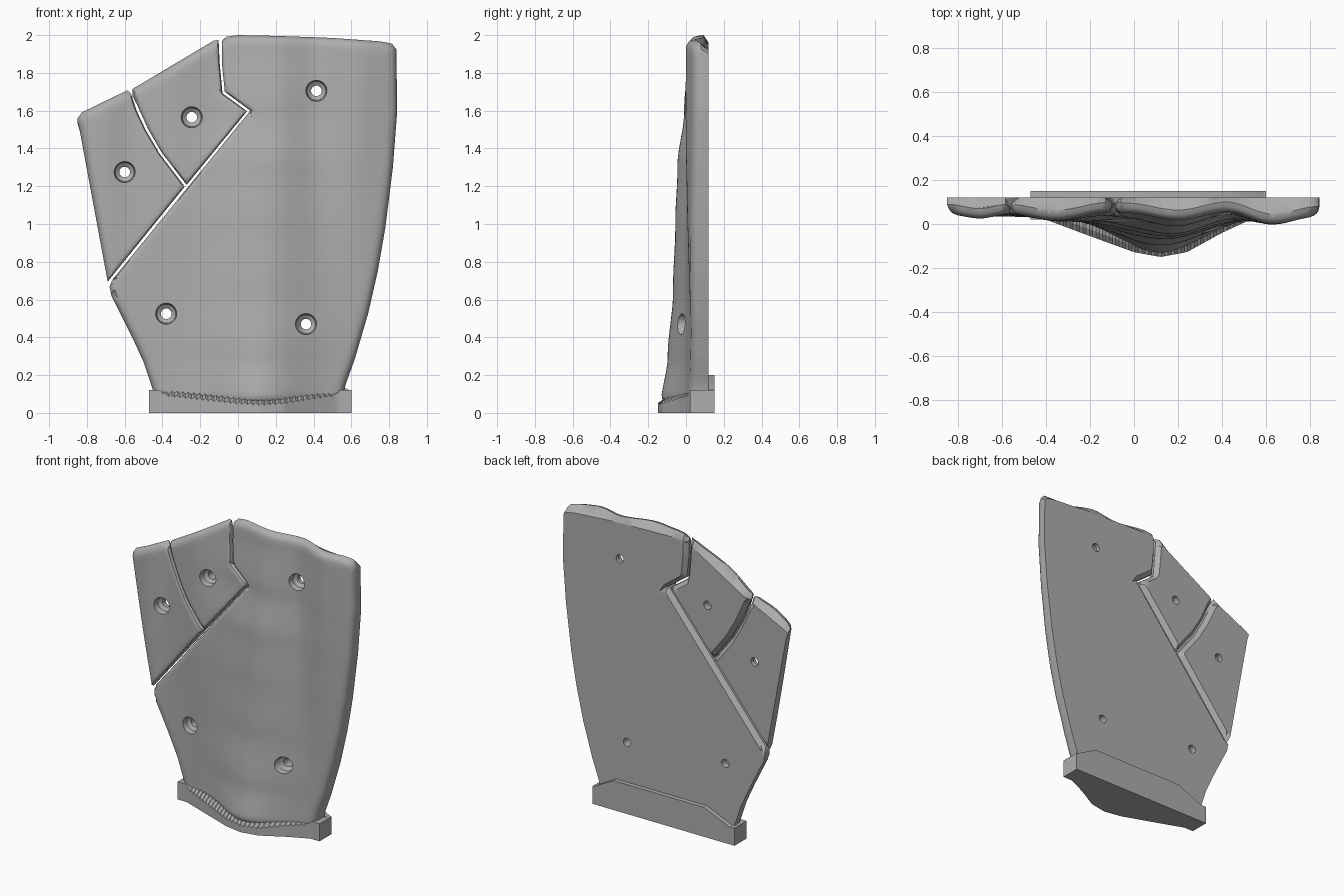
import bpy, bmesh, math
from mathutils import Vector
from mathutils.geometry import delaunay_2d_cdt

cube = bpy.data.objects.get("Cube")
if cube:
    bpy.data.objects.remove(cube)

grey = bpy.data.materials.new("plain grey")
grey.use_nodes = True
grey.diffuse_color = (0.42, 0.42, 0.42, 1)
grey.node_tree.nodes["Principled BSDF"].inputs["Base Color"].default_value = grey.diffuse_color

BACK = 0.12
HOLE_RINGS = (0.028, 0.05, 0.056, 0.075)
RIM_OFFSETS = (0.006, 0.014, 0.025, 0.045)


def interpolate(table, value):
    """Smooth interpolation through sorted (position, value) pairs."""
    if value <= table[0][0]:
        return table[0][1]
    for (a, low), (b, high) in zip(table, table[1:]):
        if value <= b:
            t = (value - a) / (b - a)
            return low + (high - low) * t * t * (3 - 2 * t)
    return table[-1][1]


# Ridges across the top, and the size of the central bulge by height
RIDGES = [(-0.85, 0.045), (-0.7, 0.025), (-0.57, 0.045), (-0.36, 0.018), (-0.1, 0.055), (-0.03, 0.05),
          (0.2, 0.018), (0.42, 0.055), (0.63, 0.0), (0.84, 0.035)]
BULGE = [(0.05, 0.165), (0.3, 0.13), (0.65, 0.1), (1.0, 0.085), (1.3, 0.07), (1.6, 0.03), (1.95, 0.0)]


def front_depth(x, z):
    fade = min(max((z - 0.4) / 1.2, 0), 1)
    ridge = 0.033 + (interpolate(RIDGES, x) - 0.033) * fade
    spread = 0.2 + 0.06 * min(z, 1)
    return ridge - interpolate(BULGE, z) * math.exp(-((x - 0.12) / spread) ** 2 / 1.6)


def distance(p, segments):
    best = 9.0
    for a, b in segments:
        edge = b - a
        t = min(max((p - a).dot(edge) / edge.length_squared, 0), 1)
        best = min(best, (p - a - edge * t).length)
    return best


def inside(p, segments):
    hit = False
    for a, b in segments:
        if (a.y > p.y) != (b.y > p.y) and p.x < a.x + (p.y - a.y) * (b.x - a.x) / (b.y - a.y):
            hit = not hit
    return hit


def finish(name, bm, angle=35):
    bmesh.ops.recalc_face_normals(bm, faces=bm.faces)
    mesh = bpy.data.meshes.new(name)
    bm.to_mesh(mesh)
    bm.free()
    mesh.materials.append(grey)
    obj = bpy.data.objects.new(name, mesh)
    bpy.context.collection.objects.link(obj)
    bpy.ops.object.select_all(action='DESELECT')
    obj.select_set(True)
    bpy.context.view_layer.objects.active = obj
    bpy.ops.object.shade_smooth_by_angle(angle=math.radians(angle))
    return obj


def panel(name, outline, seam, top, holes):
    """Sculpted plate with a flat back; seam and top are ranges of outline edges."""
    corners = [Vector(c) for c in outline]
    segments = list(zip(corners, corners[1:] + corners[:1]))
    seams = [segments[i] for i in seam]
    tops = [segments[i] for i in top]
    outer = [s for i, s in enumerate(segments) if i not in seam]
    holes = [Vector(h) for h in holes]
    points, edges = [], []

    def loop(ring):
        start, count = len(points), len(ring)
        points.extend(ring)
        edges.extend((start + i, start + (i + 1) % count) for i in range(count))

    # Outline, then rows of points inside it for the rounded rim
    rim, rows = [], []
    for a, b in segments:
        steps = max(1, round((b - a).length / 0.022))
        normal = Vector((a.y - b.y, b.x - a.x)).normalized()
        if not inside((a + b) / 2 + normal * 0.003, segments):
            normal.negate()
        for i in range(steps):
            p = a.lerp(b, i / steps)
            rim.append(p)
            rows += [(p + normal * d, d) for d in RIM_OFFSETS]
    loop(rim)
    for h in holes:
        for radius in HOLE_RINGS:
            turns = [math.tau * i / 24 for i in range(24)]
            loop([h + Vector((math.cos(a), math.sin(a))) * radius for a in turns])
    points += [p for p, d in rows if inside(p, segments) and distance(p, segments) > d * 0.97]
    for i in range(-30, 31):
        for j in range(72):
            p = Vector((i * 0.029, j * 0.029))
            clear = all((p - h).length > 0.09 for h in holes)
            if clear and inside(p, segments) and distance(p, segments) > 0.06:
                points.append(p)

    flat, _, triangles, *_ = delaunay_2d_cdt(points, edges, [], 0, 1e-5)
    bm = bmesh.new()
    front, back = [], []
    for p in flat:
        y = front_depth(p.x, p.y)
        near_seam = distance(p, seams)
        drop = 0
        for gap, radius in ((near_seam, 0.02), (distance(p, outer), 0.045)):
            if gap < radius:
                drop = max(drop, radius * (1 - math.sqrt(max(0, 1 - (1 - gap / radius) ** 2))))
        y += drop
        for h in holes:
            r = (p - h).length
            y += 0.05 if r < 0.04 else 0.035 if r < 0.053 else 0
        # The back is rebated along the seams and slopes down from the top edge
        rear = BACK - 0.03 * max(0, 1 - near_seam / 0.025)
        lower = 0.04 * max(0, 1 - distance(p, tops) / 0.1)
        front.append(bm.verts.new((p.x, min(y, rear - 0.01), p.y)))
        back.append(bm.verts.new((p.x, rear, p.y - lower)))
    used = {}
    for tri in triangles:
        centre = sum((flat[i] for i in tri), Vector((0, 0))) / 3
        if not inside(centre, segments) or any((centre - h).length < 0.0279 for h in holes):
            continue
        bm.faces.new([front[i] for i in tri])
        bm.faces.new([back[i] for i in reversed(tri)])
        for i, j in zip(tri, tri[1:] + tri[:1]):
            used.setdefault(frozenset((i, j)), []).append((i, j))
    for sides in used.values():
        if len(sides) == 1:
            i, j = sides[0]
            bm.faces.new((front[j], front[i], back[i], back[j]))
    bmesh.ops.delete(bm, geom=[v for v in bm.verts if not v.link_faces], context='VERTS')
    finish(name, bm)


# Large body panel
panel("main_panel",
      [(-0.43, 0.05), (-0.45, 0.12), (-0.5, 0.27), (-0.56, 0.4), (-0.64, 0.56), (-0.67, 0.62), (-0.68, 0.67),
       (-0.665, 0.705), (0.065, 1.6), (-0.07, 1.7), (-0.085, 1.85), (-0.085, 1.97), (-0.06, 1.992), (0, 2),
       (0.2, 1.996), (0.5, 1.985), (0.75, 1.967), (0.815, 1.955), (0.838, 1.925), (0.843, 1.6), (0.82, 1.3),
       (0.78, 0.98), (0.74, 0.75), (0.69, 0.53), (0.62, 0.29), (0.57, 0.15), (0.55, 0.05)],
      range(7, 11), range(12, 17), [(0.415, 1.705), (-0.38, 0.525), (0.36, 0.47)])

# Two smaller panels fitted along the diagonal seam
panel("middle_panel",
      [(-0.13, 1.97), (-0.103, 1.975), (-0.097, 1.85), (-0.082, 1.692), (0.048, 1.597), (-0.272, 1.207),
       (-0.405, 1.38), (-0.475, 1.5), (-0.525, 1.61), (-0.558, 1.715)],
      range(1, 9), [9], [(-0.245, 1.565)])
panel("outer_panel",
      [(-0.69, 0.695), (-0.282, 1.198), (-0.415, 1.372), (-0.487, 1.495), (-0.537, 1.6), (-0.567, 1.69),
       (-0.585, 1.708), (-0.825, 1.592), (-0.85, 1.56)],
      range(0, 5), [6], [(-0.6, 1.275)])


# Base whose curved front lip follows the bulge, with a toothed upper edge
def base():
    bm = bmesh.new()
    lip = [(-0.47, 0.02), (-0.4, 0.02), (-0.2, -0.055), (0.0, -0.128), (0.12, -0.15),
           (0.24, -0.128), (0.4, -0.04), (0.53, 0.02), (0.6, 0.02)]
    columns = 72
    sections = []
    for i in range(columns + 1):
        x = -0.47 + 1.07 * i / columns
        for (a, low), (b, high) in zip(lip, lip[1:]):
            if a <= x <= b + 1e-6:
                y = low + (high - low) * (x - a) / (b - a)
        tooth = 0.012 * (i % 2) if y < 0.01 else 0
        end = y > 0.019
        top = 0.12 if end else 0.052 + (y + 0.15) * 0.3 - tooth
        inner = 0.12 if end else top + 0.02
        profile = [(y, 0), (y, top), (min(y + 0.03, 0.1), inner), (0.15, 0.12), (0.15, 0)]
        sections.append([bm.verts.new((x, *p)) for p in profile])
    for a, b in zip(sections, sections[1:]):
        for k in range(5):
            bm.faces.new((a[k], a[k - 1], b[k - 1], b[k]))
    bm.faces.new(sections[0])
    bm.faces.new(sections[-1])
    finish("base", bm, 20)


base()

# Raised plate supporting the back of the main panel
bm = bmesh.new()
shape = [(-0.43, 0.02), (-0.43, 0.12), (-0.24, 0.2), (0.44, 0.2), (0.59, 0.12), (0.59, 0.02)]
face = bm.faces.new([bm.verts.new((x, BACK - 0.002, z)) for x, z in shape])
result = bmesh.ops.extrude_face_region(bm, geom=[face])
moved = [v for v in result["geom"] if isinstance(v, bmesh.types.BMVert)]
bmesh.ops.translate(bm, verts=moved, vec=(0, 0.032, 0))
finish("back_plate", bm)
